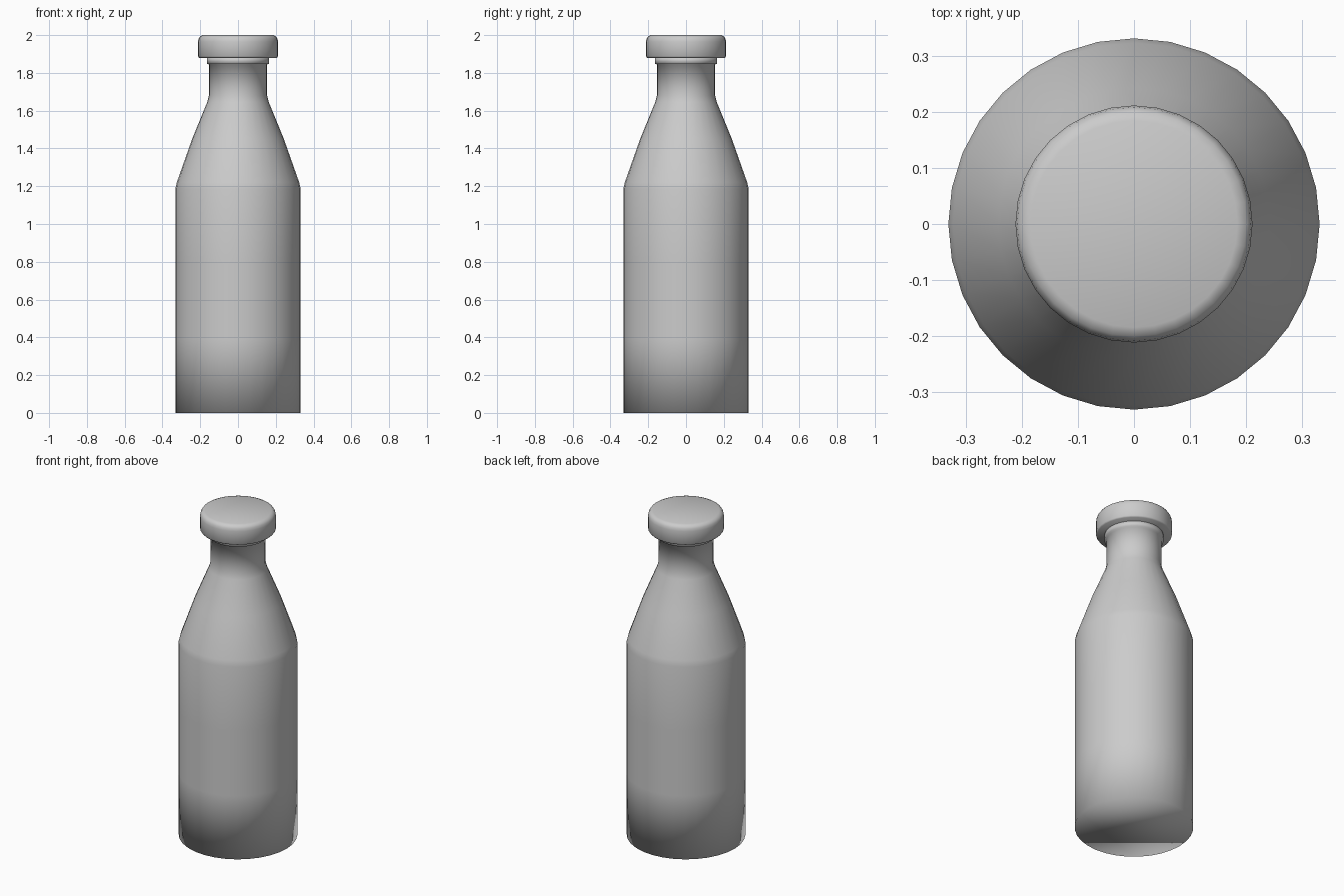
import bpy, bmesh, math

if "Cube" in bpy.data.objects:
    bpy.data.objects.remove(bpy.data.objects["Cube"])

SIDES = 32


def lathe(name, profile, sharp_angle=None):
    """Revolve (radius, z) points around z and cap both ends."""
    bm = bmesh.new()
    rings = []
    for r, z in profile:
        rings.append([bm.verts.new((r * math.cos(2 * math.pi * i / SIDES),
                                    r * math.sin(2 * math.pi * i / SIDES), z))
                      for i in range(SIDES)])
    for a, b in zip(rings, rings[1:]):
        for i in range(SIDES):
            j = (i + 1) % SIDES
            bm.faces.new((a[i], a[j], b[j], b[i]))
    bm.faces.new(rings[0][::-1])
    bm.faces.new(rings[-1])
    for f in bm.faces:
        f.smooth = True
    if sharp_angle:
        for e in bm.edges:
            if e.calc_face_angle(0) > sharp_angle:
                e.smooth = False
    mesh = bpy.data.meshes.new(name)
    bm.to_mesh(mesh)
    bm.free()
    obj = bpy.data.objects.new(name, mesh)
    bpy.context.collection.objects.link(obj)
    return obj


# Bottle: straight body, sloped shoulder, neck and lip ring
lathe("bottle", [
    (0.332, 0.0), (0.332, 0.39), (0.332, 0.79), (0.332, 1.185),
    (0.324, 1.22), (0.243, 1.45), (0.163, 1.645), (0.154, 1.68),
    (0.154, 1.845), (0.165, 1.848), (0.165, 1.885),
])

# Cap: wide disc with rounded top rim
lathe("cap", [
    (0.206, 1.88), (0.212, 1.888), (0.212, 1.965), (0.209, 1.981),
    (0.201, 1.993), (0.185, 2.0),
], math.radians(60))
